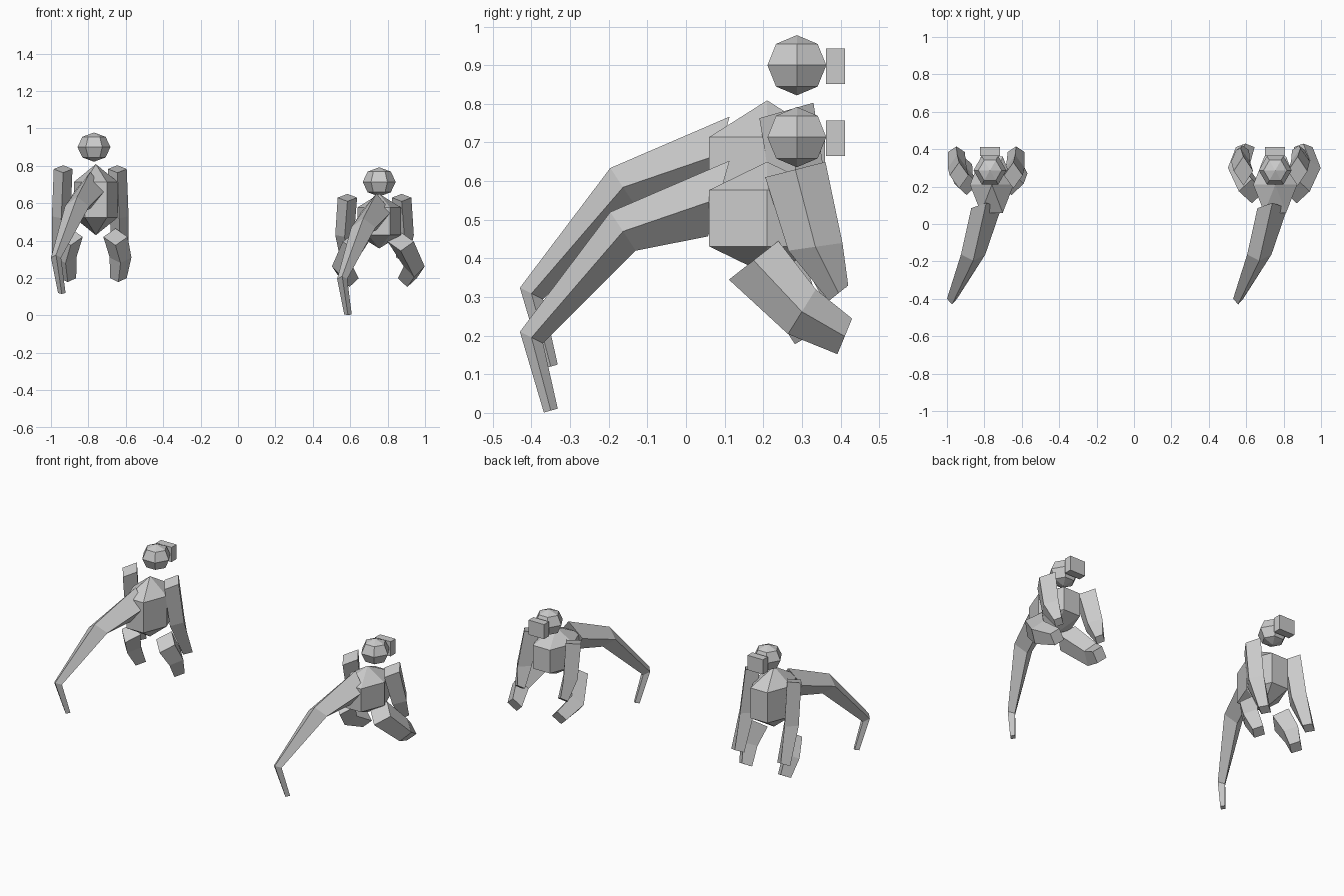
import bpy, bmesh
from math import sin, cos, pi

if "Cube" in bpy.data.objects:
    bpy.data.objects.remove(bpy.data.objects["Cube"])


def loft(name, rings):
    """Skin a stack of vertex rings with flat faces and close both ends."""
    bm = bmesh.new()
    rows = [[bm.verts.new(p) for p in ring] for ring in rings]
    n = len(rows[0])
    for a, b in zip(rows, rows[1:]):
        for i in range(n):
            j = (i + 1) % n
            bm.faces.new((a[i], a[j], b[j], b[i]))
    bm.faces.new(rows[0])
    bm.faces.new(rows[-1])
    bmesh.ops.remove_doubles(bm, verts=bm.verts, dist=1e-4)
    bmesh.ops.recalc_face_normals(bm, faces=bm.faces)
    mesh = bpy.data.meshes.new(name)
    bm.to_mesh(mesh)
    bm.free()
    obj = bpy.data.objects.new(name, mesh)
    bpy.context.collection.objects.link(obj)
    return obj


def ball(name, c, r, bands):
    """Six-sided low-poly ball with a corner on each x side."""
    rings = []
    for k in range(bands + 1):
        t = -pi / 2 + pi * k / bands
        rings.append([(c[0] + r[0] * cos(t) * cos(a * pi / 3),
                       c[1] + r[1] * cos(t) * sin(a * pi / 3),
                       c[2] + r[2] * sin(t)) for a in range(6)])
    return loft(name, rings)


def limb(name, joints, mirror=None, offset=(0, 0, 0)):
    """Four-sided limb; each joint is x, y, z, half width, depth y, depth z."""
    rings = []
    for x, y, z, w, dy, dz in joints:
        if mirror is not None:
            x = 2 * mirror - x
        x, y, z = x + offset[0], y + offset[1], z + offset[2]
        rings.append([(x + w, y, z), (x, y + dy, z + dz),
                      (x - w, y, z), (x, y - dy, z - dz)])
    return loft(name, rings)


def box(name, c, size):
    x, y, z = (s / 2 for s in size)
    corners = ((-x, -y), (x, -y), (x, y), (-x, y))
    return loft(name, [[(c[0] + a, c[1] + b, c[2] + h) for a, b in corners]
                       for h in (-z, z)])


TAIL = [(.74, .085, .555, .08, .028, .098),
        (.67, -.163, .470, .065, -.033, .05),
        (.557, -.40, .195, .027, -.03, .015),
        (.588, -.350, .006, .02, -.018, -.005)]

POSES = {
    "stretched": dict(
        x=-.77, head_z=.90, torso=(-.76, .21, .619), torso_h=.19,
        tail=(-1.53, 0, .114), arm_axis=-.79, leg_axis=-.775,
        arm=[(-.645, .26, .783, .05, .07, .02),
             (-.635, .30, .53, .05, .07, .01),
             (-.63, .385, .31, .045, .03, .015)],
        leg=[(-.655, .215, .42, .065, .06, .045),
             (-.628, .27, .31, .058, .055, .03),
             (-.64, .32, .20, .045, .038, .022)]),
    "crouched": dict(
        x=.755, head_z=.714, torso=(.755, .21, .504), torso_h=.146,
        tail=(0, 0, 0), arm_axis=.73, leg_axis=.75,
        arm=[(.875, .283, .63, .052, .078, .02),
             (.89, .335, .43, .05, .07, .01),
             (.88, .395, .31, .035, .025, .02)],
        leg=[(.87, .175, .395, .07, .064, .05),
             (.942, .30, .262, .056, .036, .058),
             (.905, .411, .198, .05, .019, .046)]),
}

for pose, p in POSES.items():
    # head and muzzle
    ball(pose + "_head", (p["x"], .287, p["head_z"]), (.088, .088, .078), 4)
    box(pose + "_muzzle", (p["x"], .387, p["head_z"] - .003), (.107, .048, .092))
    # torso
    ball(pose + "_torso", p["torso"], (.135, .2, p["torso_h"]), 3)
    # tail
    limb(pose + "_tail", TAIL, offset=p["tail"])
    # paired arms and legs
    for part in ("arm", "leg"):
        limb(pose + "_right_" + part, p[part])
        limb(pose + "_left_" + part, p[part], mirror=p[part + "_axis"])
